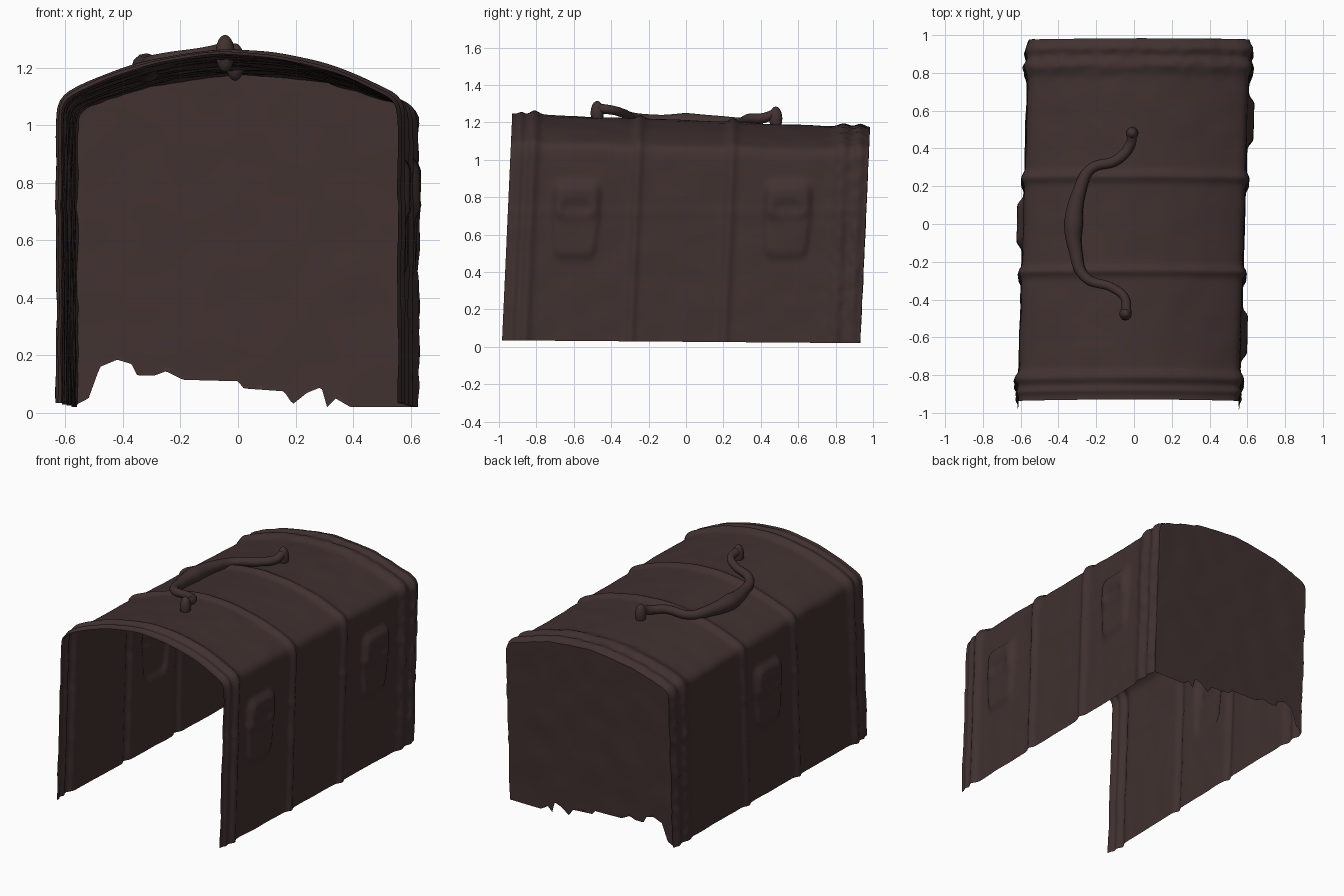
import bpy
import math
from mathutils import Vector, noise

if "Cube" in bpy.data.objects:
    bpy.data.objects.remove(bpy.data.objects["Cube"], do_unlink=True)

leather = bpy.data.materials.new("dark brown leather")
leather.use_nodes = True
COLOUR = (0.052, 0.031, 0.030, 1)
leather.diffuse_color = COLOUR
bsdf = leather.node_tree.nodes["Principled BSDF"]
bsdf.inputs["Base Color"].default_value = COLOUR
bsdf.inputs["Roughness"].default_value = 0.9

HALF = 0.585
FRONT, BACK = -0.985, 0.93
ROWS, WALL, ARCH = 190, 50, 70


def make_object(name, verts, faces):
    mesh = bpy.data.meshes.new(name)
    mesh.from_pydata(verts, [], faces)
    mesh.materials.append(leather)
    mesh.polygons.foreach_set("use_smooth", [True] * len(faces))
    mesh.update()
    obj = bpy.data.objects.new(name, mesh)
    bpy.context.collection.objects.link(obj)
    return obj


def ridge(d, width):
    return math.exp(-(d / width) ** 2)


def pad(y, z, cy, cz, hy, hz):
    """Soft edged rounded rectangle, 1 inside and 0 outside."""
    dy, dz = max(abs(y - cy) - hy + 0.05, 0), max(abs(z - cz) - hz + 0.05, 0)
    d = math.hypot(dy, dz) - 0.05
    return 1 / (1 + math.exp(min(d / 0.008, 50)))


def clasp(y, z, cy):
    """Shield shaped buckle with a raised lip and a sunken slot."""
    taper = cy + (y - cy) * (1 + max(0, 0.7 - z) * 0.8)
    return (0.020 * pad(taper, z, cy, 0.68, 0.125, 0.20)
            + 0.014 * pad(y, z, cy, 0.78, 0.11, 0.09)
            - 0.014 * pad(y, z, cy, 0.74, 0.08, 0.035))


def relief(x, y, z):
    """Outward height of straps, rims and clasps."""
    h = 0.018 * (ridge(y + 0.30, 0.026) + ridge(y - 0.20, 0.028))
    h += 0.022 * ridge(y + 0.865, 0.03) + 0.012 * ridge(y + 0.935, 0.018)
    h += 0.020 * ridge(y - 0.79, 0.04) + 0.018 * ridge(y - 0.88, 0.03)
    if z < 1.0:
        for cy in ((-0.62, 0.51) if x > 0 else (-0.03,)):
            h += clasp(y, z, cy)
        h += 0.004 * ridge(z - 0.72, 0.02)
    h += 0.005 * noise.noise(Vector((x, y, z)) * 7)
    rough = ridge(y - 0.85, 0.12)
    return h + 0.007 * rough * noise.noise(Vector((x, y, z)) * 22)


def section(t):
    """Arched trunk outline at depth t, running from -x foot to +x foot."""
    foot, corner = 0.035 - 0.015 * t, 1.085 - 0.04 * t
    rise = 0.162 - 0.035 * t
    wall = [(-HALF, foot + (corner - foot) * i / WALL) for i in range(WALL)]
    arch = []
    for i in range(ARCH + 1):
        u = -1 + 2 * i / ARCH
        arch.append((HALF * u, corner + rise * (1 - u * u)))
    pts = wall + arch + [(-x, z) for x, z in reversed(wall)]
    for _ in range(5):
        pts = ([pts[0]] + [tuple((a + 2 * b + c) / 4 for a, b, c in zip(p, q, r))
                           for p, q, r in zip(pts, pts[1:], pts[2:])] + [pts[-1]])
    return pts


# Body: one thin embossed sheet, open at the front and below
verts, faces = [], []
for r in range(ROWS + 1):
    t = r / ROWS
    y = FRONT + (BACK - FRONT) * t
    pts = section(t)
    n = len(pts)
    for i, (x, z) in enumerate(pts):
        a, b = pts[max(i - 1, 0)], pts[min(i + 1, n - 1)]
        normal = Vector((a[1] - b[1], b[0] - a[0])).normalized()
        h = relief(x, y, z)
        px, pz = x + normal.x * h, z + normal.y * h
        verts.append((px + 0.03 * y, y + 0.045 * z, pz))
for r in range(ROWS):
    for i in range(n - 1):
        k = r * n + i
        faces.append((k, k + n, k + n + 1, k + 1))
make_object("trunk_shell", verts, faces)

# Back panel: spans the rear outline, with a torn lower edge
TEAR = [(-0.56, 0.03), (-0.52, 0.05), (-0.48, 0.16), (-0.42, 0.185), (-0.37, 0.17),
        (-0.35, 0.13), (-0.29, 0.13), (-0.25, 0.145), (-0.19, 0.115), (0.0, 0.11),
        (0.02, 0.085), (0.16, 0.075), (0.19, 0.03), (0.24, 0.07), (0.29, 0.09),
        (0.31, 0.02), (0.34, 0.05), (0.4, 0.015), (0.65, 0.015)]


def torn_edge(x):
    for (x0, z0), (x1, z1) in zip(TEAR, TEAR[1:]):
        if x0 <= x <= x1:
            return z0 + (z1 - z0) * (x - x0) / (x1 - x0)
    return 0.02


rim = [Vector(v) for v in verts[ROWS * n:]]
COLS = 120
pverts, pfaces, clamped = [], [], []
for i in range(n // 2 + 1):
    left, right = rim[i], rim[n - 1 - i]
    for c in range(COLS + 1):
        p = left.lerp(right, c / COLS)
        low = torn_edge(p.x)
        clamped.append(p.z < low)
        p.z = max(p.z, low)
        inner = 0 if c in (0, COLS) else 1
        p.y += inner * 0.004 * noise.noise(p * 6)
        pverts.append(p)
for i in range(n // 2):
    for c in range(COLS):
        k = i * (COLS + 1) + c
        quad = (k, k + 1, k + COLS + 2, k + COLS + 1)
        if not all(clamped[q] for q in quad):
            pfaces.append(quad)
make_object("back_panel", pverts, pfaces)

# Handle: a bowed strap lying on the lid, with upright end knobs
curve = bpy.data.curves.new("handle_path", "CURVE")
curve.dimensions = "3D"
curve.bevel_depth = 0.03
curve.bevel_resolution = 4
curve.use_fill_caps = True
PATH = [(-0.01, 0.48, 1.25, 0.8), (-0.02, 0.42, 1.225, 0.9), (-0.09, 0.34, 1.22, 0.9),
        (-0.23, 0.29, 1.2, 0.9), (-0.29, 0.17, 1.2, 1.2), (-0.32, 0.0, 1.2, 1.7),
        (-0.31, -0.14, 1.205, 1.2), (-0.26, -0.28, 1.225, 0.9), (-0.11, -0.34, 1.25, 0.8),
        (-0.05, -0.39, 1.265, 0.8), (-0.04, -0.47, 1.275, 0.9)]
spline = curve.splines.new("BEZIER")
spline.bezier_points.add(len(PATH) - 1)
for point, (x, y, z, size) in zip(spline.bezier_points, PATH):
    point.co = (x, y, z)
    point.radius = size
    point.handle_left_type = point.handle_right_type = "AUTO"
curve.materials.append(leather)
handle = bpy.data.objects.new("carry_handle", curve)
bpy.context.collection.objects.link(handle)

for name, (x, y, top) in {"handle_knob_front": (-0.045, -0.475, 1.315),
                          "handle_knob_back": (-0.01, 0.48, 1.285)}.items():
    bpy.ops.mesh.primitive_uv_sphere_add(segments=20, ring_count=12, radius=1,
                                         location=(x, y, top - 0.065))
    knob = bpy.context.object
    knob.name = name
    knob.scale = (0.033, 0.035, 0.065)
    knob.data.materials.append(leather)
    bpy.ops.object.shade_smooth()
